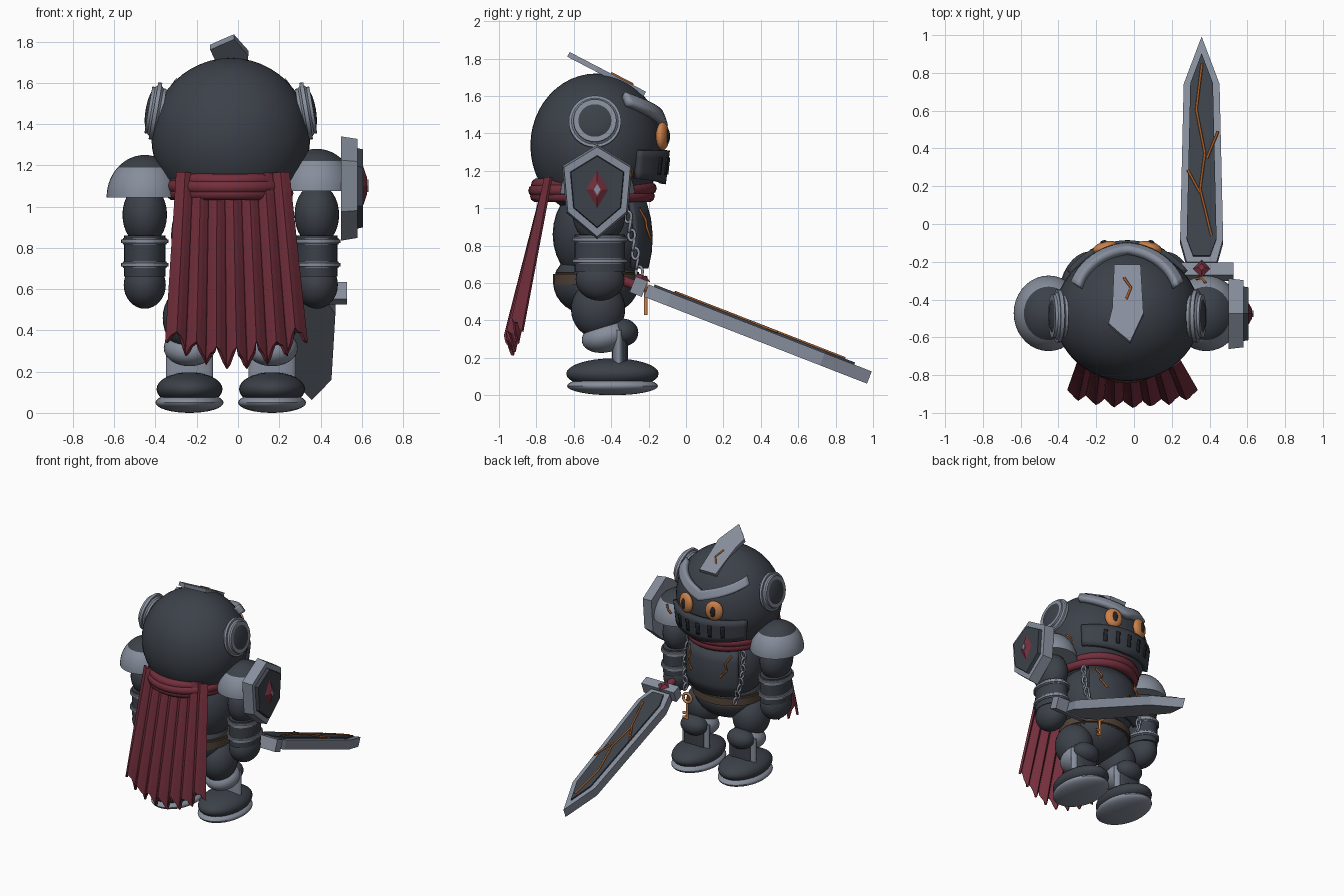
import bpy, bmesh, math, random
from mathutils import Vector, Matrix

if "Cube" in bpy.data.objects:
    bpy.data.objects.remove(bpy.data.objects["Cube"])
random.seed(4)
CX = -0.035  # body midline


def material(name, r, g, b):
    m = bpy.data.materials.new(name)
    m.use_nodes = True
    m.diffuse_color = (r, g, b, 1)
    m.node_tree.nodes["Principled BSDF"].inputs["Base Color"].default_value = (r, g, b, 1)
    return m


DARK = material("dark slate", .045, .053, .067)
STEEL = material("steel grey", .24, .27, .33)
RED = material("crimson", .17, .028, .045)
AMBER = material("amber", .6, .22, .07)
EMBER = material("ember orange", .35, .1, .02)
BROWN = material("leather brown", .085, .058, .042)
BLACK = material("near black", .015, .017, .022)


def finish(name, bm, mats, smooth=True):
    bmesh.ops.recalc_face_normals(bm, faces=bm.faces)
    me = bpy.data.meshes.new(name)
    bm.to_mesh(me)
    bm.free()
    ob = bpy.data.objects.new(name, me)
    bpy.context.collection.objects.link(ob)
    for m in mats if isinstance(mats, list) else [mats]:
        me.materials.append(m)
    if smooth:
        bpy.ops.object.select_all(action='DESELECT')
        ob.select_set(True)
        bpy.context.view_layer.objects.active = ob
        bpy.ops.object.shade_smooth_by_angle(angle=math.radians(40))
    return ob


def place(loc, scale=(1, 1, 1), rot=(0, 0, 0)):
    turn = Matrix.Rotation(rot[2], 4, 'Z') @ Matrix.Rotation(rot[1], 4, 'Y') @ Matrix.Rotation(rot[0], 4, 'X')
    return Matrix.Translation(loc) @ turn @ Matrix.Diagonal((*scale, 1))


def ball(name, loc, radii, mat, rot=(0, 0, 0), seg=32):
    bm = bmesh.new()
    bmesh.ops.create_uvsphere(bm, u_segments=seg, v_segments=seg // 2, radius=1)
    bm.transform(place(loc, radii, rot))
    return finish(name, bm, mat)


def drum(name, loc, rx, ry, h, mat, rot=(0, 0, 0), bevel=0.0):
    bm = bmesh.new()
    bmesh.ops.create_cone(bm, cap_ends=True, segments=32, radius1=1, radius2=1, depth=1)
    bm.transform(Matrix.Diagonal((rx, ry, h, 1)))
    if bevel:
        rims = [e for e in bm.edges if abs(e.verts[0].co.z - e.verts[1].co.z) < 1e-5]
        bmesh.ops.bevel(bm, geom=rims, offset=bevel, segments=3, affect='EDGES')
    bm.transform(place(loc, (1, 1, 1), rot))
    return finish(name, bm, mat)


def ring(name, loc, rx, ry, tube, mat, rot=(0, 0, 0), seg=32):
    bm = bmesh.new()
    rows = []
    for i in range(seg):
        a = math.tau * i / seg
        rows.append([bm.verts.new(((rx + tube * math.cos(b)) * math.cos(a), (ry + tube * math.cos(b)) * math.sin(a),
                                   tube * math.sin(b))) for b in (math.tau * j / 10 for j in range(10))])
    for i in range(seg):
        p, q = rows[i], rows[(i + 1) % seg]
        for j in range(10):
            bm.faces.new((p[j], q[j], q[(j + 1) % 10], p[(j + 1) % 10]))
    bm.transform(place(loc, (1, 1, 1), rot))
    return finish(name, bm, mat)


def plate(name, pts, origin, xdir, ydir, thick, mat, taper=1.0):
    """Flat outline extruded along xdir x ydir, with an optional tapered top."""
    o, x, y = Vector(origin), Vector(xdir), Vector(ydir)
    n = x.cross(y)
    flat = [o + x * p[0] + y * p[1] for p in pts]
    mid = sum(flat, Vector()) / len(flat)
    bm = bmesh.new()
    lo = [bm.verts.new(p) for p in flat]
    hi = [bm.verts.new(mid + (p - mid) * taper + n * thick) for p in flat]
    bm.faces.new(lo[::-1])
    bm.faces.new(hi)
    for i in range(len(lo)):
        j = (i + 1) % len(lo)
        bm.faces.new((lo[i], lo[j], hi[j], hi[i]))
    return finish(name, bm, mat, False)


def shell(name, centre, a0, a1, zlo, zhi, radius, thick, mat, cols=24):
    """Curved armour wrapped round a vertical axis; angle 0 looks along +y."""
    bm = bmesh.new()
    grid = []
    for i in range(cols + 1):
        a = math.radians(a0 + (a1 - a0) * i / cols)
        col = []
        for k in range(5):
            z = zlo(a) + (zhi(a) - zlo(a)) * k / 4
            rx, ry = radius(z)
            col.append(bm.verts.new((centre[0] + rx * math.sin(a), centre[1] + ry * math.cos(a), z)))
        grid.append(col)
    for p, q in zip(grid, grid[1:]):
        for k in range(4):
            bm.faces.new((p[k], p[k + 1], q[k + 1], q[k]))
    ob = finish(name, bm, mat)
    mod = ob.modifiers.new("thickness", 'SOLIDIFY')
    mod.thickness, mod.offset = thick, 0
    return ob


def line(name, pts, mat, r=.007):
    cu = bpy.data.curves.new(name, 'CURVE')
    cu.dimensions, cu.bevel_depth, cu.bevel_resolution = '3D', r, 1
    sp = cu.splines.new('POLY')
    sp.points.add(len(pts) - 1)
    for p, co in zip(sp.points, pts):
        p.co = (*co, 1)
    cu.materials.append(mat)
    ob = bpy.data.objects.new(name, cu)
    bpy.context.collection.objects.link(ob)


# Head, face and crest
HEAD = Vector((CX, -.48, 1.335))
ball("head", HEAD, (.385, .352, .385), DARK, seg=48)


def head_radius(off):
    def f(z):
        k = math.sqrt(max(0, 1 - ((z - HEAD.z) / .385) ** 2))
        return .385 * k + off, .352 * k + off
    return f


shell("brow", HEAD, -58, 58, lambda a: 1.435 + .12 * abs(a), lambda a: 1.505 + .1 * abs(a), head_radius(.02), .05, STEEL)
jaw = lambda z: (.36 + .1 * (z - 1.13), .355 + .12 * (z - 1.13))
shell("jaw_guard", HEAD, -54, 54, lambda a: 1.13 + .03 * abs(a), lambda a: 1.31, jaw, .035, DARK)
for i in range(5):
    a = -28 + 14 * i
    shell("jaw_slot", HEAD, a - 2, a + 2, lambda a: 1.18, lambda a: 1.27,
          lambda z: tuple(v + .02 for v in jaw(z)), .008, BLACK, 2)
for s in (-1, 1):
    x = CX + s * .12
    ball("eye", (x, -.125, 1.385), (.066, .032, .075), AMBER, (0, 0, -s * .3))
    ball("pupil", (x + s * .006, -.1, 1.385), (.02, .014, .04), BLACK, (0, 0, -s * .3))
    tilt = (0, s * (math.pi / 2 - .17), 0)
    drum("ear_rim", (CX + s * .365, -.487, 1.463), .14, .14, .07, STEEL, tilt, .025)
    ball("ear_cap", (CX + s * .377, -.487, 1.465), (.115, .115, .036), DARK, tilt)
D = Vector((0, .887, -.461))
plate("crest", [(.07, .46), (-.07, .46), (-.08, .2), (-.1, .11), (-.05, .06), (.015, 0), (.085, .17)][::-1],
      (CX, -.635, 1.81), (1, 0, 0), D, .028, STEEL)
up = Vector((1, 0, 0)).cross(D) * .03
line("crest_crack", [Vector((x, -.635, 1.81)) + D * t + up for x, t in ((-.053, .38), (-.016, .32), (-.042, .25))], EMBER)

# Torso, belt, scarf
ball("torso", (CX, -.455, .86), (.29, .258, .29), DARK)
ball("pelvis", (CX, -.48, .6), (.255, .23, .18), DARK)
drum("belt", (CX, -.475, .62), .265, .235, .08, BROWN, (0, 0, 0), .012)
chest = lambda z: (.295 - .5 * (z - .84) ** 2, .265 - .9 * (z - .84) ** 2)
shell("breastplate", (CX, -.455), -48, 48, lambda a: .68, lambda a: 1.03, chest, .025, DARK)
for k, (z, r) in enumerate(((1.065, .275), (1.1, .285), (1.138, .27))):
    ring("scarf_roll", (CX - .005, -.5, z), r, r + .025, .034, RED, (.02 * k, 0, 0))
for s in (-1, 1):
    line("chest_crack", [(CX + s * x, y, z) for x, y, z in ((.18, -.25, 1.0), (.15, -.215, .94), (.17, -.21, .9), (.12, -.19, .84))], EMBER)
    for i in range(10):
        t = i / 9
        ring("chain_link", (CX + s * (.215 + .03 * math.sin(t * math.pi)), -.34 + .09 * t, 1.1 - .44 * t),
             .018, .03, .008, STEEL, (1.4, 0, (i % 2) * 1.4), 12)

# Cape with pleats and a ragged hem
bm = bmesh.new()
cols, grid = 56, []
for i in range(cols + 1):
    u = 2 * i / cols - 1
    saw = abs((i / 8 * 1.0) % 1 * 2 - 1)
    hem = .21 + .13 * u * u + .12 * abs(((i + 4) / 8) % 1 * 2 - 1) * random.uniform(.7, 1.1)
    col = []
    for k in range(9):
        t = k / 8
        z = 1.165 - (1.165 - hem) * t
        f = (1.165 - z) / .95
        x = CX + .01 + .02 * f + u * (.27 + .08 * f)
        col.append(bm.verts.new((x, -.735 - .225 * f + (saw - .5) * (.03 + .035 * f) + .03 * u * u * f, z)))
    grid.append(col)
for p, q in zip(grid, grid[1:]):
    for k in range(8):
        bm.faces.new((p[k], p[k + 1], q[k + 1], q[k]))
cape = finish("cape", bm, RED, False)
mod = cape.modifiers.new("thickness", 'SOLIDIFY')
mod.thickness, mod.offset = .016, 0

# Arms and legs
for s in (-1, 1):
    x = CX + s * .417
    base = 1.06 + s * .015
    bm = bmesh.new()
    bmesh.ops.create_uvsphere(bm, u_segments=36, v_segments=28, radius=1)
    cut = bmesh.ops.bisect_plane(bm, geom=bm.verts[:] + bm.edges[:] + bm.faces[:], plane_co=(0, 0, 0),
                                 plane_no=(0, 0, -1), clear_outer=True)
    bmesh.ops.contextual_create(bm, geom=[e for e in cut["geom_cut"] if isinstance(e, bmesh.types.BMEdge)])
    for f in bm.faces:
        f.material_index = int(f.calc_center_median().z > .7)
    bm.transform(place((x, -.473, base), (.185, .2, .205)))
    finish("pauldron", bm, [STEEL, DARK])
    ball("upper_arm", (x, -.465, .96), (.108, .14, .15), DARK)
    drum("forearm", (x, -.46, .76), .1, .135, .2, DARK)
    for z in (.832, .718):
        drum("arm_band", (x, -.46, z), .114, .148, .032, STEEL, (0, 0, 0), .008)
    ball("hand", (x, -.46, .62), (.102, .13, .115), DARK)
    x = CX + s * .2
    ball("thigh", (x, -.47, .46), (.13, .145, .155), DARK)
    ball("calf_guard", (x, -.425, .315), (.125, .135, .085), STEEL, (.25, 0, 0))
    ball("knee", (x, -.34, .335), (.105, .085, .075), DARK)
    drum("shin_guard", (x, -.36, .25), .115, .035, .2, STEEL)
    drum("shin_front", (x, -.335, .24), .085, .025, .18, DARK)
    ball("shoe", (x, -.393, .115), (.16, .247, .082), DARK)
    ball("sole", (x, -.393, .05), (.165, .243, .05), STEEL)
line("shoulder_crack", [(.33, -.29, 1.17), (.355, -.285, 1.2), (.38, -.31, 1.22)], EMBER)

# Shield on the outer arm
def hexagon(k):
    half = [(0, .25), (.187, .135), (.165, -.115), (0, -.255)]
    return [(k * a, k * b) for a, b in half[::-1] + [(-a, b) for a, b in half[1:3]][::1]]


def diamond(w, h):
    return [(0, -h), (w, 0), (0, h), (-w, 0)]


Y, Z = (0, 1, 0), (0, 0, 1)
plate("shield_frame", hexagon(1), (.5, -.475, 1.09), Y, Z, .08, STEEL, .95)
plate("shield_panel", hexagon(.78), (.57, -.475, 1.09), Y, Z, .035, DARK, .96)
plate("shield_gem", diamond(.063, .105), (.603, -.475, 1.1), Y, Z, .022, RED, .4)
plate("shield_stud", diamond(.018, .03), (.623, -.475, 1.1), Y, Z, .009, STEEL)

# Sword pointing forward and down
D = Vector((0, .932, -.363))
N = Vector((1, 0, 0)).cross(D)
HILT = Vector((.358, -.2, .592))


def blade(dw, v0, tip):
    side = [(.08 - dw, v0), (.114 - dw, .13), (.095 - dw, 1.01)]
    return side + [(0, tip)] + [(-a, b) for a, b in side[::-1]]


plate("blade", blade(0, 0, 1.28), HILT - N * .07, (1, 0, 0), D, .07, STEEL)
plate("blade_panel", blade(.035, .03, 1.18), HILT, (1, 0, 0), D, .012, DARK)
plate("guard", [(-.11, -.08), (.17, -.08), (.17, -.01), (-.11, -.01)], HILT - N * .075, (1, 0, 0), D, .09, STEEL)
plate("guard_gem", [(a, b - .045) for a, b in diamond(.045, .05)], HILT + N * .015, (1, 0, 0), D, .02, RED, .4)
line("grip", [HILT - N * .03 - D * .04, HILT - N * .03 - D * .26], RED, .03)
for path in ([(.41, -.065), (.35, .18), (.375, .37), (.33, .6), (.36, .845)],
             [(.285, .28), (.35, .16)], [(.445, .485), (.385, .34)]):
    line("blade_crack", [HILT + D * ((y + .2) / .932) + Vector((x - .358, 0, 0)) + N * .014 for x, y in path], EMBER)

# Key hanging from the belt
ring("key_bow", (.14, -.215, .595), .034, .034, .01, AMBER, (math.pi / 2, 0, 0), 20)
line("key_shaft", [(.14, -.215, .56), (.14, -.215, .43)], AMBER, .011)
for z in (.44, .475):
    line("key_tooth", [(.14, -.215, z), (.175, -.215, z)], AMBER, .01)
